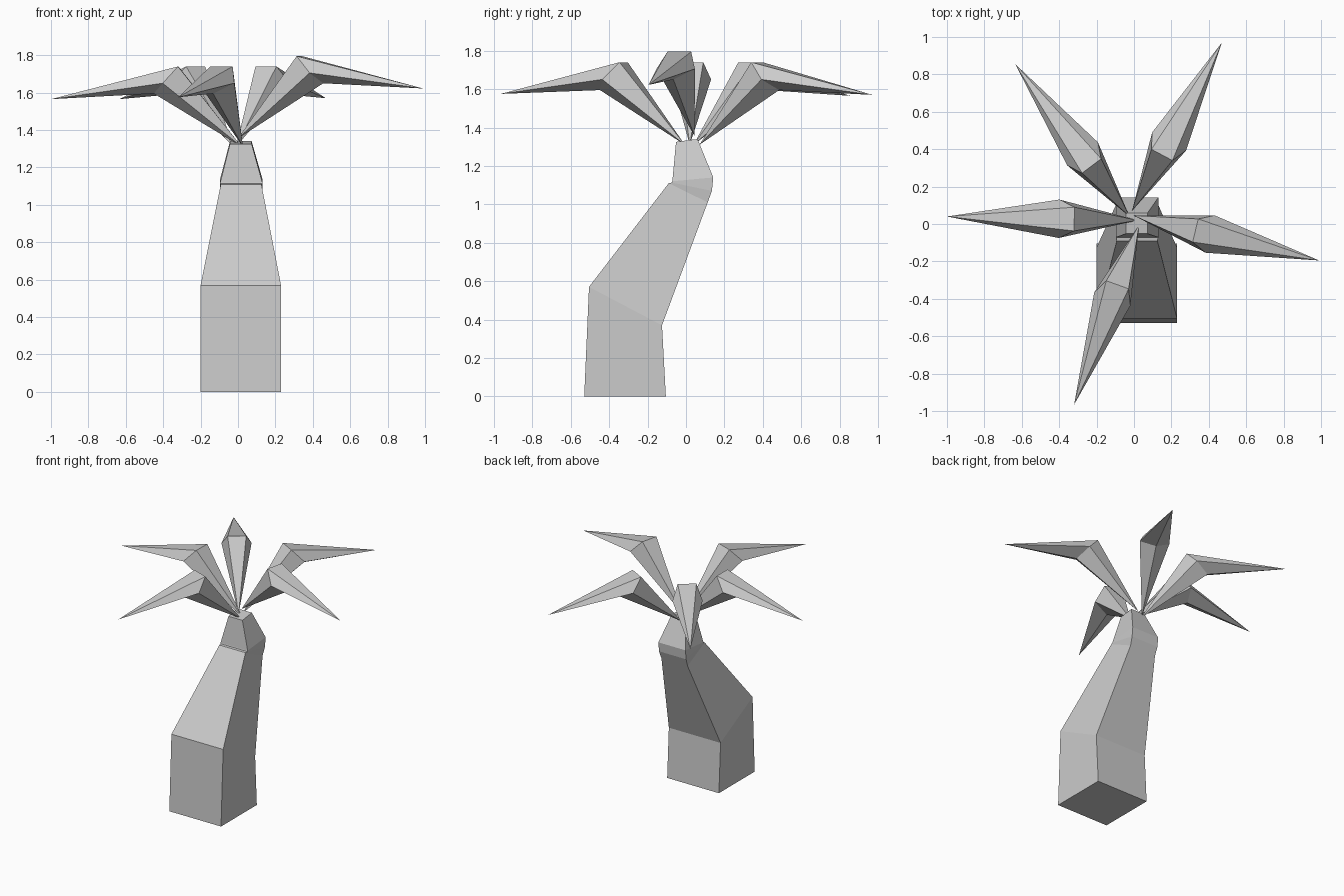
import bpy, bmesh, math
from mathutils import Vector

if "Cube" in bpy.data.objects:
    bpy.data.objects.remove(bpy.data.objects["Cube"])

grey = bpy.data.materials.new("pale grey")
grey.diffuse_color = (0.6, 0.6, 0.6, 1)
grey.use_nodes = True
grey.node_tree.nodes["Principled BSDF"].inputs["Base Color"].default_value = grey.diffuse_color


def make_object(name, bm):
    bmesh.ops.recalc_face_normals(bm, faces=bm.faces)
    mesh = bpy.data.meshes.new(name)
    bm.to_mesh(mesh)
    bm.free()
    mesh.materials.append(grey)
    obj = bpy.data.objects.new(name, mesh)
    bpy.context.collection.objects.link(obj)
    return obj


def bridge(bm, a, b):
    n = len(a)
    for i in range(n):
        j = (i + 1) % n
        bm.faces.new((a[i], a[j], b[j], b[i]))


# Trunk: bent square column; left x, right x, front (y, z), back (y, z)
sections = [
    (-0.20, 0.23, (-0.53, 0.00), (-0.105, 0.00)),
    (-0.20, 0.23, (-0.505, 0.57), (-0.125, 0.37)),
    (-0.092, 0.125, (-0.09, 1.11), (0.113, 1.01)),
    (-0.095, 0.13, (-0.073, 1.113), (0.135, 1.07)),
    (-0.095, 0.13, (-0.071, 1.12), (0.142, 1.14)),
    (-0.043, 0.073, (-0.052, 1.325), (0.06, 1.34)),
]
bm = bmesh.new()
rings = []
for x0, x1, (yf, zf), (yb, zb) in sections:
    rings.append([bm.verts.new(p) for p in
                  ((x0, yf, zf), (x1, yf, zf), (x1, yb, zb), (x0, yb, zb))])
for a, b in zip(rings, rings[1:]):
    bridge(bm, a, b)
bm.faces.new(rings[0])
bm.faces.new(rings[-1])
make_object("trunk", bm)


# Leaves: five-sided spindles, bent at a tilted pentagon
def leaf(name, tip, heading, lift=0.0, radius=0.108):
    tip = Vector(tip)
    out = Vector((heading[0], heading[1], 0)).normalized()
    side = Vector((-out.y, out.x, 0))
    up = (-0.67 * out + Vector((0, 0, 0.74))).normalized()
    centre = tip - 0.622 * out
    centre.z = 1.675 + lift
    base = tip - 1.02 * out
    base.z = 1.31 + lift * 0.8
    bm = bmesh.new()
    ring = []
    for k in range(5):
        a = math.radians(54 + 72 * k)
        ring.append(bm.verts.new(
            centre + radius * (math.cos(a) * side + math.sin(a) * up)))
    end, root = bm.verts.new(tip), bm.verts.new(base)
    for i in range(5):
        j = (i + 1) % 5
        bm.faces.new((ring[i], ring[j], end))
        bm.faces.new((ring[j], ring[i], root))
    make_object(name, bm)


leaf("leaf_left", (-1.0, 0.04, 1.565), (-1, 0.02))
leaf("leaf_right", (0.99, -0.195, 1.622), (0.97, -0.235), 0.055)
leaf("leaf_front", (-0.32, -0.965, 1.575), (-0.34, -0.94))
leaf("leaf_back_right", (0.47, 0.97, 1.57), (0.47, 0.88))
leaf("leaf_back_left", (-0.635, 0.855, 1.565), (-0.6, 0.8))
